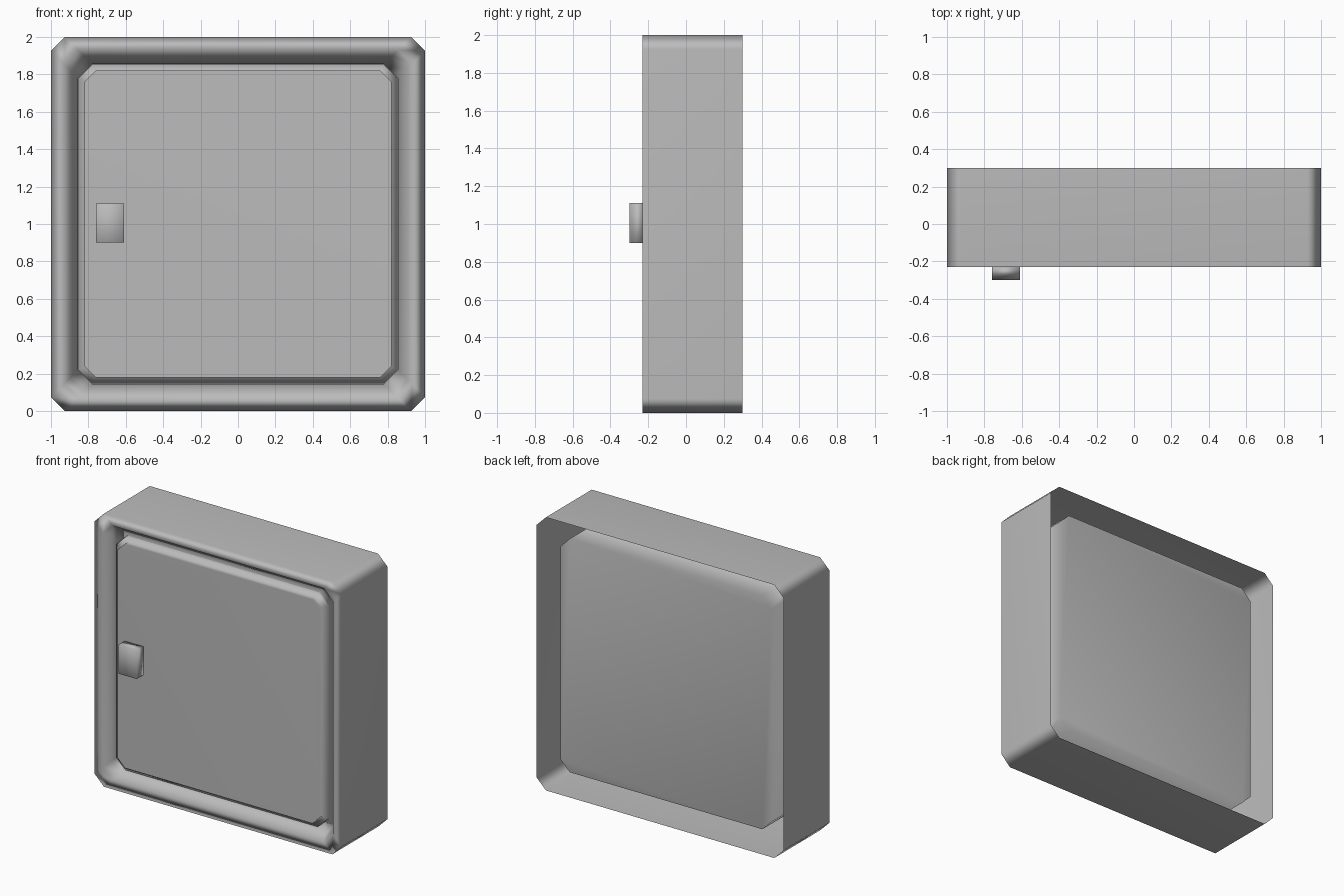
import bpy, bmesh

old = bpy.data.objects.get("Cube")
if old:
    bpy.data.objects.remove(old, do_unlink=True)

grey = bpy.data.materials.new("painted_grey")
grey.use_nodes = True
colour = (0.5, 0.5, 0.5, 1)
grey.diffuse_color = colour
grey.node_tree.nodes["Principled BSDF"].inputs["Base Color"].default_value = colour


def ring(bm, half, cut, y):
    """Square loop with cut corners, facing the front at depth y."""
    s = half - cut
    pts = [(s, -half), (half, -s), (half, s), (s, half),
           (-s, half), (-half, s), (-half, -s), (-s, -half)]
    return [bm.verts.new((x, y, z + 1)) for x, z in pts]


def finish(bm, name):
    mesh = bpy.data.meshes.new(name)
    bm.to_mesh(mesh)
    bm.free()
    mesh.materials.append(grey)
    mesh.polygons.foreach_set("use_smooth", [True] * len(mesh.polygons))
    obj = bpy.data.objects.new(name, mesh)
    bpy.context.collection.objects.link(obj)
    # Large flat faces keep their own direction, small ones blend
    mod = obj.modifiers.new("soft_shading", 'WEIGHTED_NORMAL')
    mod.mode = 'FACE_AREA_WITH_ANGLE'
    return obj


def lofted(name, profile):
    """Bridge rings of (half size, corner cut, depth) and cap the last one."""
    bm = bmesh.new()
    rings = [ring(bm, *p) for p in profile]
    for a, b in zip(rings, rings[1:]):
        for i in range(8):
            j = (i + 1) % 8
            bm.faces.new((a[i], a[j], b[j], b[i]))
    bm.faces.new(rings[-1])
    bm.normal_update()
    return finish(bm, name)


# Cabinet shell: open back, outer wall, raised rim, groove, then the inner pan
lofted("cabinet_shell", [
    (1.0, 0.075, 0.30),
    (1.0, 0.075, -0.23),
    (0.93, 0.075, -0.23),
    (0.90, 0.075, -0.17),
    (0.855, 0.075, -0.17),
    (0.855, 0.075, 0.23),
])

# Door: shallow flange and raised front panel
lofted("door", [
    (0.853, 0.074, -0.14),
    (0.853, 0.074, -0.19),
    (0.82, 0.06, -0.19),
    (0.82, 0.06, -0.225),
])

# Handle on the opening side of the door
bm = bmesh.new()
bmesh.ops.create_cube(bm, size=1)
bmesh.ops.scale(bm, vec=(0.15, 0.09, 0.21), verts=bm.verts)
bmesh.ops.translate(bm, vec=(-0.685, -0.255, 1.005), verts=bm.verts)
finish(bm, "door_handle")
